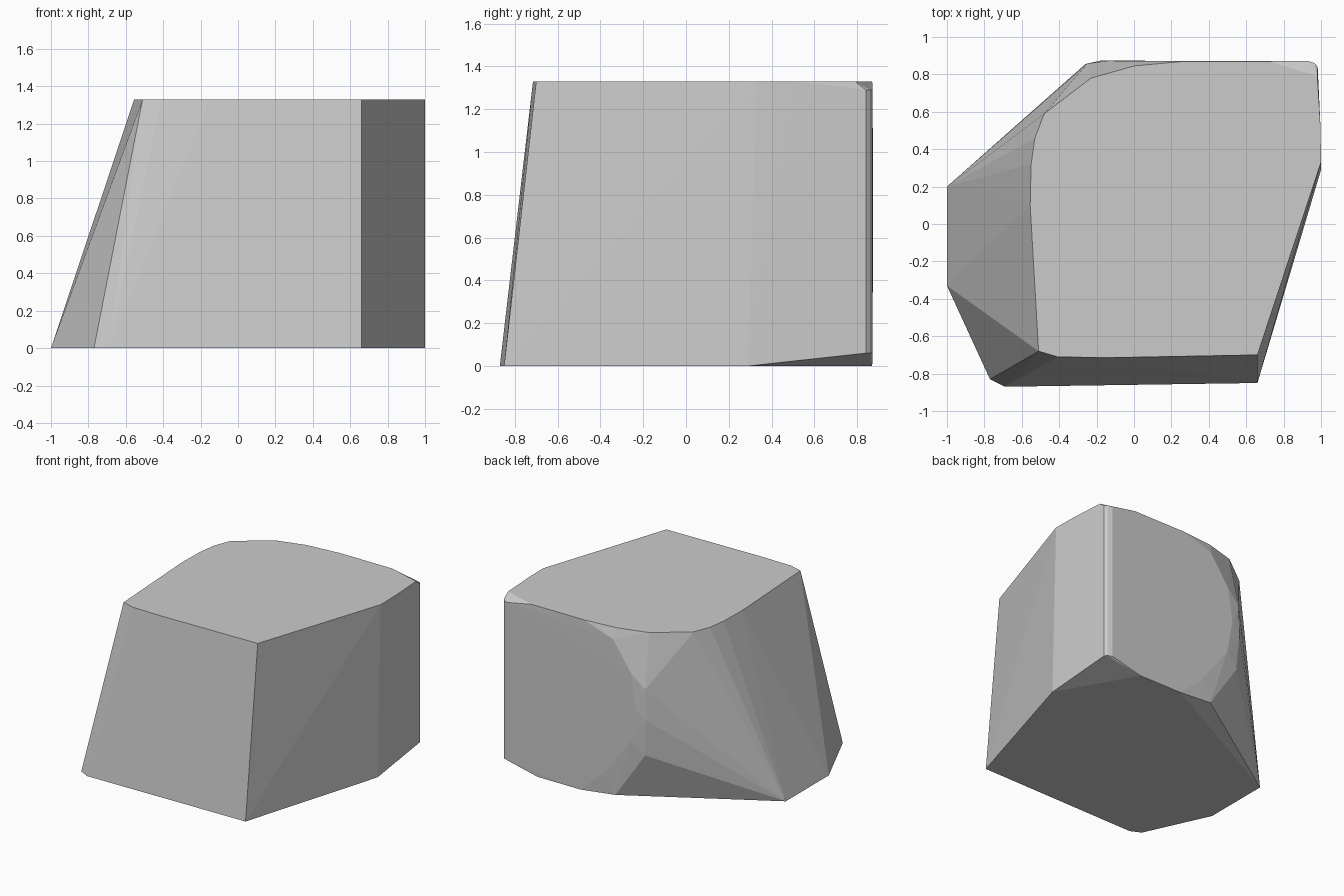
import bpy
import bmesh

HEIGHT = 1.33

default_cube = bpy.data.objects.get("Cube")
if default_cube:
    bpy.data.objects.remove(default_cube, do_unlink=True)


def make_material(name, colour):
    material = bpy.data.materials.new(name)
    material.use_nodes = True
    material.diffuse_color = colour
    material.node_tree.nodes["Principled BSDF"].inputs["Base Color"].default_value = colour
    return material


def hull_object(name, points, material):
    """Wrap the points in a convex shell with flat faces."""
    bm = bmesh.new()
    corners = [bm.verts.new(point) for point in points]
    result = bmesh.ops.convex_hull(bm, input=corners, use_existing_faces=False)
    unused = {item for key in ("geom_interior", "geom_unused") for item in result[key]
              if isinstance(item, bmesh.types.BMVert)}
    bmesh.ops.delete(bm, geom=list(unused), context="VERTS")
    bmesh.ops.recalc_face_normals(bm, faces=bm.faces[:])
    mesh = bpy.data.meshes.new(name)
    bm.to_mesh(mesh)
    bm.free()
    mesh.materials.append(material)
    block = bpy.data.objects.new(name, mesh)
    bpy.context.collection.objects.link(block)
    return block


# Flat foot outline, wider towards the left-hand side of the plan
foot = [(-1, 0.2), (-1, -0.33), (-0.77, -0.83), (-0.69, -0.87), (0.66, -0.85),
        (1, 0.29), (0.67, 0.87), (0.3, 0.87)]

# Flat top outline with a rounded back corner
top = [(-0.51, -0.68), (-0.41, -0.71), (-0.15, -0.715), (0.66, -0.7), (1, 0.33),
       (0.997, 0.52), (0.98, 0.79), (0.72, 0.87), (0.27, 0.87), (0, 0.845),
       (-0.23, 0.78), (-0.48, 0.59), (-0.53, 0.46), (-0.55, 0.32), (-0.555, 0.1)]

# Rounded rim of the back face, which bulges at mid height
back_rim = [(0.02, 0.872, 1.25), (-0.14, 0.873, 1.02), (-0.18, 0.873, 0.75),
            (-0.13, 0.873, 0.49), (0.1, 0.872, 0.18), (0.01, 0.855, 0.03),
            (-0.25, 0.858, 0.92), (-0.26, 0.855, 0.68), (-0.24, 0.845, 0.4)]

# Clipped upright corner at the back
back_corner = [(x, y, z) for x, y in ((0.982, 0.84), (0.965, 0.86), (0.93, 0.872))
               for z in (0.06, HEIGHT - 0.04)]

points = [(x, y, 0) for x, y in foot] + [(x, y, HEIGHT) for x, y in top]
stone = make_material("stone grey", (0.6, 0.6, 0.6, 1))
hull_object("stone_block", points + back_rim + back_corner, stone)
